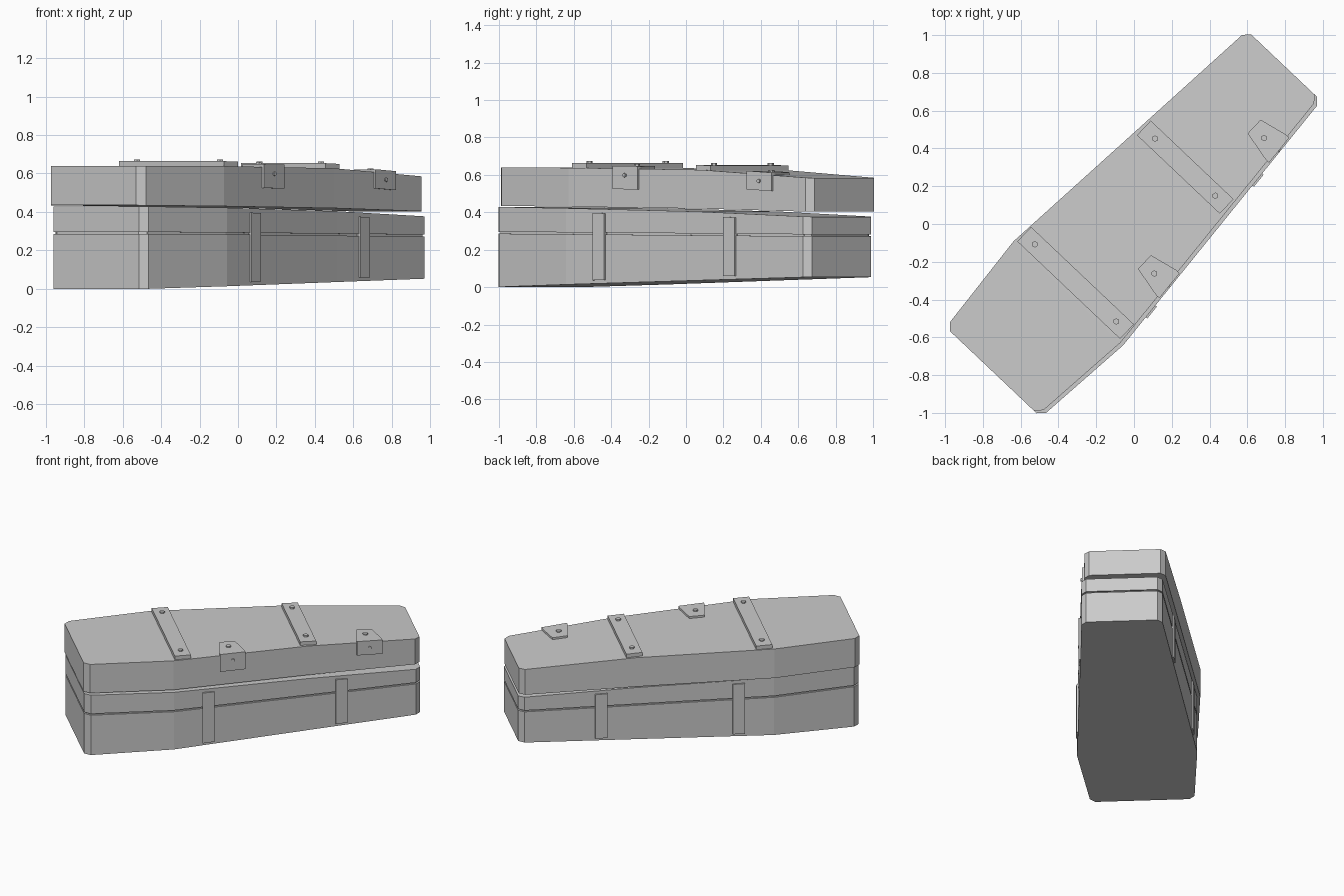
import bpy, bmesh
from mathutils import Vector, Matrix

if "Cube" in bpy.data.objects:
    bpy.data.objects.remove(bpy.data.objects["Cube"])

# Local axes: u runs head to foot, v points to the near (front right) side
U = Vector((0.688, 0.726, 0)).normalized()
V = Vector((U.y, -U.x, 0))

# Coffin outline: position along u and half width
OUTLINE = [(-1.082, .305), (-1.045, .34), (-.505, .39), (.4, .319), (1.12, .263), (1.155, .231)]
LID_V, BASE_V = -.010, .010


def curve(pts, d=0):
    """Piecewise linear function through (u, value) points, offset by d."""
    def f(u):
        for (a, p), (b, q) in zip(pts, pts[1:]):
            if u <= b:
                break
        return p + (q - p) * (u - a) / (b - a) + d
    return f


def levels(*z):
    return list(zip((-1.08, -.505, .4, 1.155), z))


half_width = curve(OUTLINE)
BOTTOM = levels(0, .014, .036, .054)
GROOVE = levels(.286, .283, .277, .272)
BASE_TOP = levels(.429, .422, .404, .376)
LID_BOTTOM = levels(.435, .430, .420, .403)
LID_TOP = levels(.640, .638, .627, .583)


def loft(name, stations, zb, zt):
    """Rectangular sections (u, v0, v1) joined along u, between two height curves."""
    bm = bmesh.new()
    rings = []
    for u, v0, v1 in stations:
        pts = [(v0, zb(u)), (v1, zb(u)), (v1, zt(u)), (v0, zt(u))]
        rings.append([bm.verts.new(U * u + V * v + Vector((0, 0, z))) for v, z in pts])
    for a, b in zip(rings, rings[1:]):
        for i in range(4):
            j = (i + 1) % 4
            bm.faces.new((a[i], a[j], b[j], b[i]))
    bm.faces.new(rings[0])
    bm.faces.new(rings[-1])
    bmesh.ops.recalc_face_normals(bm, faces=bm.faces)
    me = bpy.data.meshes.new(name)
    bm.to_mesh(me)
    bm.free()
    ob = bpy.data.objects.new(name, me)
    bpy.context.collection.objects.link(ob)
    return ob


def body(name, shift, zb, zt, inset=0):
    st = []
    for u, h in OUTLINE:
        uu = max(-1.082 + inset, min(1.155 - inset, u))
        st.append((uu, shift - h + inset, shift + h - inset))
    return loft(name, st, zb, zt)


def rivet(name, u, v, z, axis, r=.017, depth=.02):
    bpy.ops.mesh.primitive_cylinder_add(vertices=6, radius=r, depth=depth)
    ob = bpy.context.object
    ob.name = name
    ob.matrix_world = (Matrix.Translation(U * u + V * v + Vector((0, 0, z)))
                       @ axis.to_track_quat('Z', 'Y').to_matrix().to_4x4())


Z = Vector((0, 0, 1))

# Base in two tiers with a recessed groove between them, and the lid
body("base_lower", BASE_V, curve(BOTTOM), curve(GROOVE))
body("base_groove", BASE_V, curve(GROOVE, -.01), curve(GROOVE, .02), .012)
body("base_upper", BASE_V, curve(GROOVE, .010), curve(BASE_TOP))
body("lid", LID_V, curve(LID_BOTTOM), curve(LID_TOP))

# Vertical straps on both long sides of the base
for i, u in enumerate((-.275, .621)):
    for side, s in (("near", 1), ("far", -1)):
        st = [(w, BASE_V + s * (half_width(w) - .015), BASE_V + s * (half_width(w) + .010))
              for w in (u - .04, u + .04)]
        loft(f"strap_{side}_{i + 1}", st, curve(BOTTOM, .018), curve(BASE_TOP, -.022))

# Planks across the lid, one rivet near each end
for i, (u, h, rv) in enumerate(((-.439, .375, .297), (.405, .302, .22))):
    st = [(w, LID_V - h, LID_V + h) for w in (u - .053, u + .053)]
    loft(f"lid_plank_{i + 1}", st, curve(LID_TOP, -.005), curve(LID_TOP, .026))
    for s in (-1, 1):
        rivet(f"plank_rivet_{i + 1}", u, LID_V + s * rv, curve(LID_TOP, .026)(u), Z)

# Folded brackets on the near edge of the lid: tapered plate, side flap, rivets
for i, u in enumerate((-.108, .812)):
    def edge(w):
        return LID_V + half_width(w)
    inner = edge(u) - .17
    st = [(u + d, edge(u + d) - .012 if abs(d) > .06 else inner, edge(u + d) + .012)
          for d in (-.085, -.05, .05, .085)]
    loft(f"bracket_plate_{i + 1}", st, curve(LID_TOP, -.004), curve(LID_TOP, .014))
    flap = [(u + d, edge(u + d) - .004, edge(u + d) + .012) for d in (-.085, .085)]
    loft(f"bracket_flap_{i + 1}", flap, curve(LID_TOP, -.085 - .025 * (1 - i)), curve(LID_TOP, .014))
    rivet(f"bracket_rivet_top_{i + 1}", u - .008, edge(u) - .09, curve(LID_TOP, .014)(u), Z)
    rivet(f"bracket_rivet_side_{i + 1}", u, edge(u) + .01, curve(LID_TOP, -.035)(u), V, .011)
